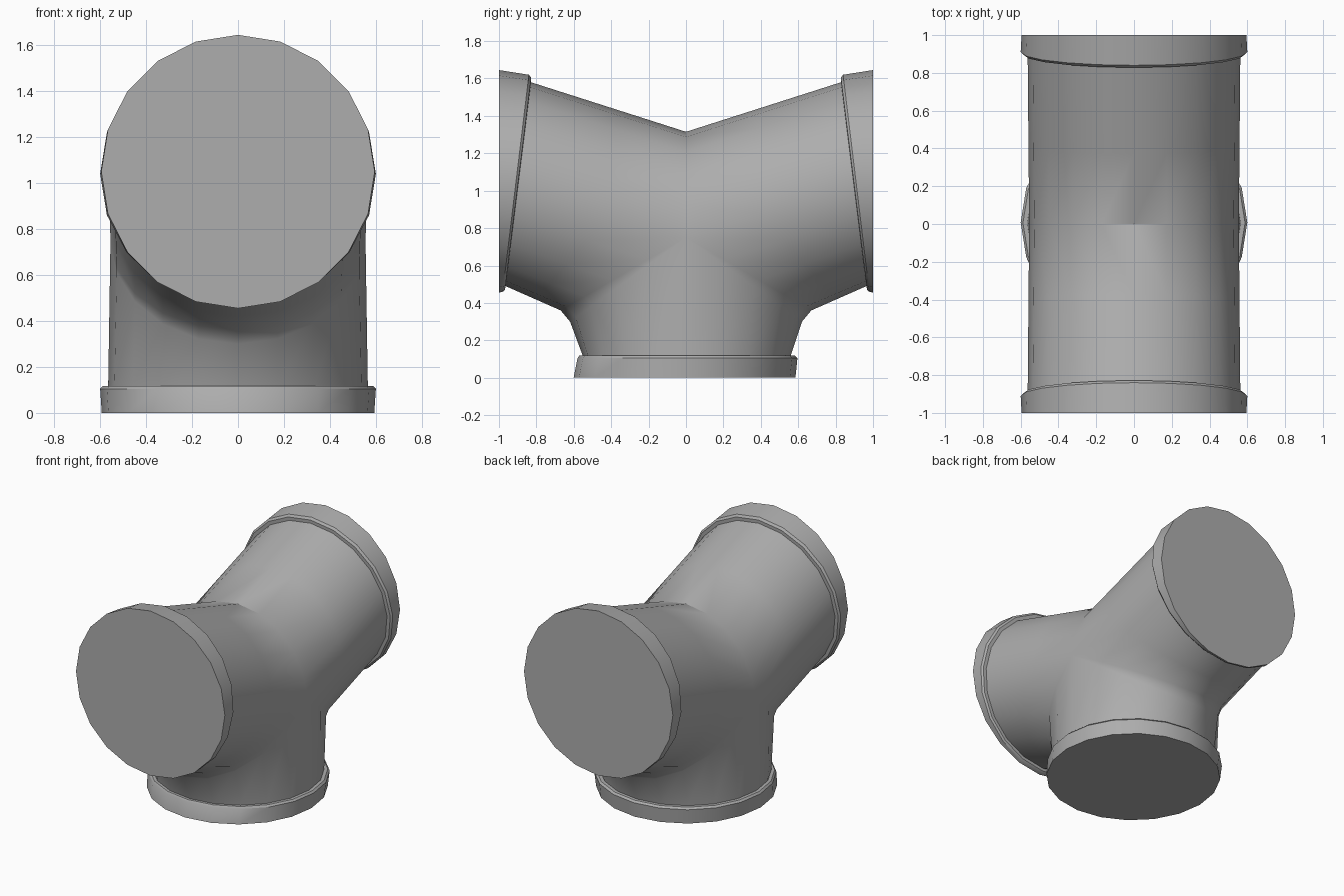
import bpy, bmesh, math
from mathutils import Vector

if "Cube" in bpy.data.objects:
    bpy.data.objects.remove(bpy.data.objects["Cube"])

SIDES = 20

grey = bpy.data.materials.new("pipe grey")
grey.use_nodes = True
colour = (0.42, 0.42, 0.42, 1)
grey.diffuse_color = colour
grey.node_tree.nodes["Principled BSDF"].inputs["Base Color"].default_value = colour


def ring(place):
    """Points round a pipe; place(c, s) maps cosine and sine to a position."""
    angles = [2 * math.pi * i / SIDES for i in range(SIDES)]
    return [Vector(place(math.cos(a), math.sin(a))) for a in angles]


def flip(rows):
    return [[Vector((p.x, -p.y, p.z)) for p in row] for row in rows]


def loft(bm, rows, closed=True, cap=False):
    grid = [[bm.verts.new(p) for p in row] for row in rows]
    n = len(grid[0])
    for a, b in zip(grid, grid[1:]):
        for i in range(n if closed else n - 1):
            j = (i + 1) % n
            bm.faces.new((a[i], a[j], b[j], b[i]))
    if cap:
        bm.faces.new(grid[0])


def finish(name, bm, angle):
    bmesh.ops.remove_doubles(bm, verts=bm.verts, dist=0.001)
    bmesh.ops.dissolve_degenerate(bm, edges=bm.edges, dist=0.0005)
    bmesh.ops.recalc_face_normals(bm, faces=bm.faces)
    mesh = bpy.data.meshes.new(name)
    bm.to_mesh(mesh)
    bm.free()
    mesh.materials.append(grey)
    obj = bpy.data.objects.new(name, mesh)
    bpy.context.collection.objects.link(obj)
    bpy.ops.object.select_all(action="DESELECT")
    obj.select_set(True)
    bpy.context.view_layer.objects.active = obj
    bpy.ops.object.shade_smooth_by_angle(angle=math.radians(angle))


def collar(name, rows):
    bm = bmesh.new()
    loft(bm, rows, cap=True)
    finish(name, bm, 30)


# Wedge-shaped collars on the two arms
arm_collar = [
    ring(lambda c, s: (0.595 * c, -1, 1.05 + 0.595 * s)),
    ring(lambda c, s: (0.6 * c, -0.91 + 0.07 * s, 1.04 + 0.58 * s)),
    ring(lambda c, s: (0.588 * c, -0.898 + 0.07 * s, 1.037 + 0.567 * s)),
    ring(lambda c, s: (0.563 * c, -0.897 + 0.068 * s, 1.035 + 0.545 * s)),
]
collar("front_collar", arm_collar)
collar("back_collar", flip(arm_collar))

# Collar at the foot
leg_collar = [
    ring(lambda c, s: (0.593 * c, -0.008 + 0.593 * s, 0)),
    ring(lambda c, s: (0.6 * c, 0.008 + 0.588 * s, 0.105)),
    ring(lambda c, s: (0.588 * c, 0.006 + 0.577 * s, 0.118)),
    ring(lambda c, s: (0.565 * c, 0.004 + 0.556 * s, 0.118)),
]
collar("bottom_collar", leg_collar)


# Three-way body: two sloping arms and a leg meeting at shared seams
def arm_seam(c, s):
    if s > -0.001:
        return (0.555 * c, 0, 0.75 + 0.565 * s)
    return (0.555 * c, 0.67 * s, 0.75 + 0.39 * s)


def leg_seam(c, s):
    return (0.555 * c, 0.62 * s, 0.75 - 0.45 * abs(s))


body = bmesh.new()
seam, foot = ring(arm_seam), ring(leg_seam)
middle = [a.lerp(b, 0.55) for a, b in zip(arm_collar[-1], seam)]
arm = [arm_collar[-1], middle, seam]
half = SIDES // 2
lower = list(range(half, SIDES)) + [0]
blend = [[row[i] for i in lower] for row in (seam, foot)]
for rows, strip in ((arm, blend), (flip(arm), flip(blend))):
    loft(body, rows)
    loft(body, strip, closed=False)
loft(body, [leg_collar[-1], foot])
finish("three_way_body", body, 35)
